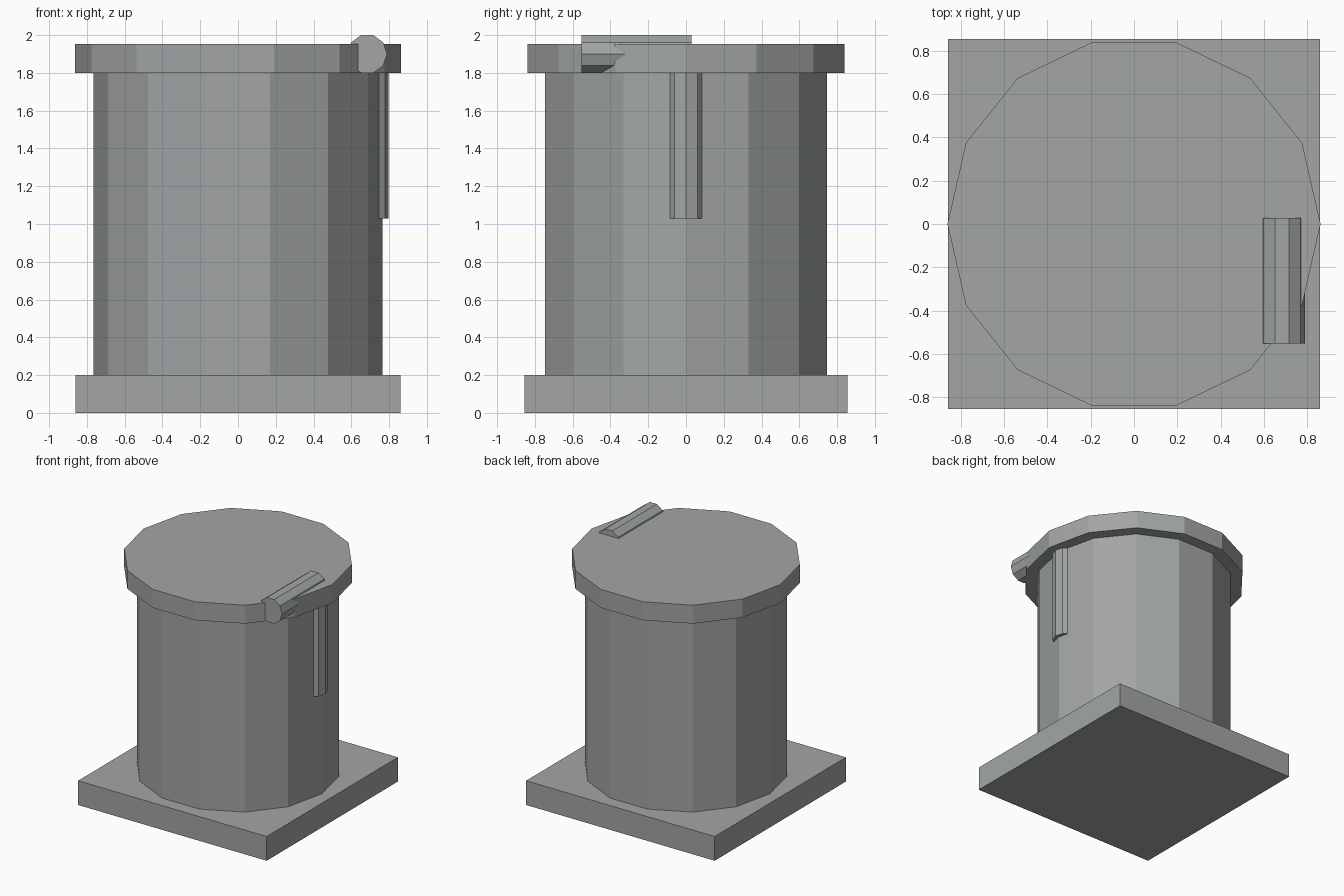
import bpy, bmesh, math
from mathutils import Matrix

if "Cube" in bpy.data.objects:
    bpy.data.objects.remove(bpy.data.objects["Cube"])

metal = bpy.data.materials.new("grey metal")
metal.diffuse_color = (0.36, 0.38, 0.375, 1.0)
metal.use_nodes = True
metal.node_tree.nodes["Principled BSDF"].inputs["Base Color"].default_value = metal.diffuse_color


def finish(name, bm):
    bmesh.ops.recalc_face_normals(bm, faces=bm.faces)
    mesh = bpy.data.meshes.new(name)
    bm.to_mesh(mesh)
    bm.free()
    mesh.materials.append(metal)
    obj = bpy.data.objects.new(name, mesh)
    bpy.context.collection.objects.link(obj)
    return obj


def prism(name, sides, radius, length, matrix):
    """Flat-sided cylinder along local z, with a corner on local +x."""
    bm = bmesh.new()
    rings = []
    for z in (0, length):
        rings.append([bm.verts.new((radius * math.cos(2 * math.pi * i / sides),
                                    radius * math.sin(2 * math.pi * i / sides), z))
                      for i in range(sides)])
    low, high = rings
    for i in range(sides):
        j = (i + 1) % sides
        bm.faces.new((low[i], low[j], high[j], high[i]))
    bm.faces.new(low[::-1])
    bm.faces.new(high)
    bm.transform(matrix)
    return finish(name, bm)


# square base plate
bm = bmesh.new()
bmesh.ops.create_cube(bm, size=1, matrix=Matrix.Translation((0, 0, 0.1))
                      @ Matrix.Diagonal((1.72, 1.71, 0.2, 1)))
finish("base_plate", bm)

# drum and lid
prism("drum", 14, 0.765, 1.6, Matrix.Translation((0, 0, 0.2)))
prism("lid", 14, 0.862, 0.152, Matrix.Translation((0, 0, 1.8)))

# upright pipe half sunk in the drum wall
prism("side_pipe", 10, 0.105, 0.87, Matrix.Translation((0.692, 0, 1.03)))

# lying pipe half sunk in the lid edge, running front to back
prism("lid_pipe", 10, 0.105, 0.58,
      Matrix.Translation((0.684, 0.028, 1.9)) @ Matrix.Rotation(math.pi / 2, 4, 'X'))
